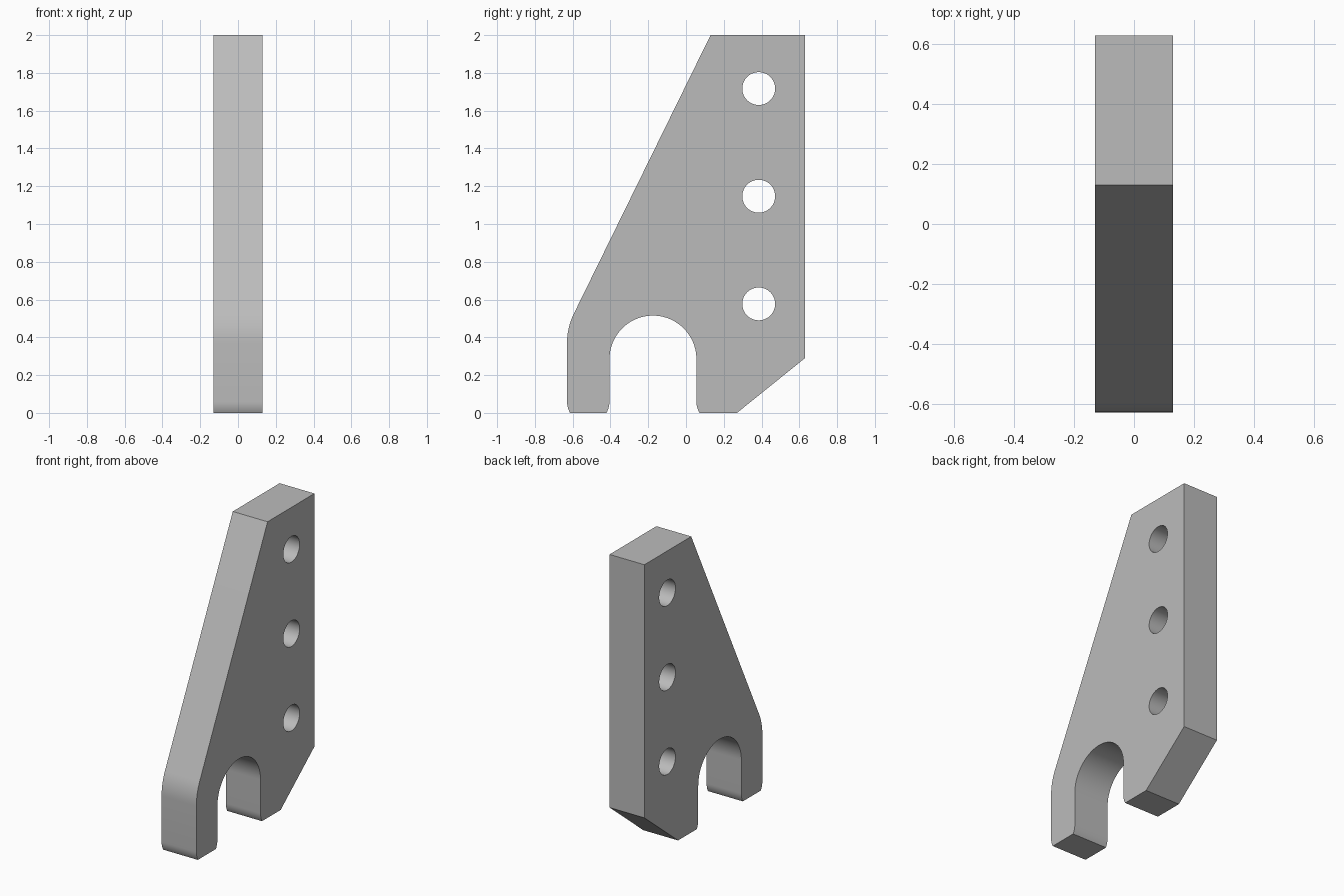
import bpy, bmesh
from math import sin, cos, pi, radians
from mathutils import Matrix

if "Cube" in bpy.data.objects:
    bpy.data.objects.remove(bpy.data.objects["Cube"], do_unlink=True)

THICK = 0.26


def arc(cy, cz, r, start, end, steps):
    """Points on an arc in the y-z plane, angles in degrees."""
    angles = [radians(start + (end - start) * i / steps) for i in range(steps + 1)]
    return [(cy + r * cos(a), cz + r * sin(a)) for a in angles]


grey = bpy.data.materials.new("plain grey")
grey.use_nodes = True
colour = (0.5, 0.5, 0.5, 1)
grey.diffuse_color = colour
grey.node_tree.nodes["Principled BSDF"].inputs["Base Color"].default_value = colour

# Plate outline: sloped front edge, rounded toes, arched slot, cut back corner
outline = [(0.63, 2), (0.13, 2)]
outline += arc(-0.28, 0.37, 0.35, 154, 180, 8)
outline += arc(-0.51, 0.06, 0.12, 180, 210, 5)
outline += arc(-0.525, 0.06, 0.12, -30, 0, 5)
outline += arc(-0.175, 0.285, 0.23, 180, 0, 40)
outline += arc(0.175, 0.06, 0.12, 180, 210, 5)
outline += [(0.27, 0), (0.63, 0.29)]

bm = bmesh.new()
face = bm.faces.new([bm.verts.new((-THICK / 2, y, z)) for y, z in outline])
side = bmesh.ops.extrude_face_region(bm, geom=[face])["geom"]
bmesh.ops.translate(bm, vec=(THICK, 0, 0),
                    verts=[v for v in side if isinstance(v, bmesh.types.BMVert)])
bmesh.ops.recalc_face_normals(bm, faces=bm.faces)
mesh = bpy.data.meshes.new("bracket_plate")
bm.to_mesh(mesh)
bm.free()
plate = bpy.data.objects.new("bracket_plate", mesh)
bpy.context.collection.objects.link(plate)
mesh.materials.append(grey)

# Three bolt holes through the plate
bm = bmesh.new()
for z in (0.577, 1.147, 1.717):
    bmesh.ops.create_cone(bm, cap_ends=True, segments=48, radius1=0.087, radius2=0.087,
                          depth=THICK * 2,
                          matrix=Matrix.Translation((0, 0.385, z)) @ Matrix.Rotation(pi / 2, 4, "Y"))
cut_mesh = bpy.data.meshes.new("hole_cutter")
bm.to_mesh(cut_mesh)
bm.free()
cut_mesh.materials.append(grey)
cutter = bpy.data.objects.new("hole_cutter", cut_mesh)
bpy.context.collection.objects.link(cutter)

bpy.context.view_layer.objects.active = plate
plate.select_set(True)
holes = plate.modifiers.new("holes", "BOOLEAN")
holes.operation = "DIFFERENCE"
holes.solver = "EXACT"
holes.object = cutter
bpy.ops.object.modifier_apply(modifier=holes.name)
bpy.data.objects.remove(cutter, do_unlink=True)

# Smooth arcs and hole walls, crisp plate edges
bpy.ops.object.shade_smooth_by_angle(angle=radians(20))
